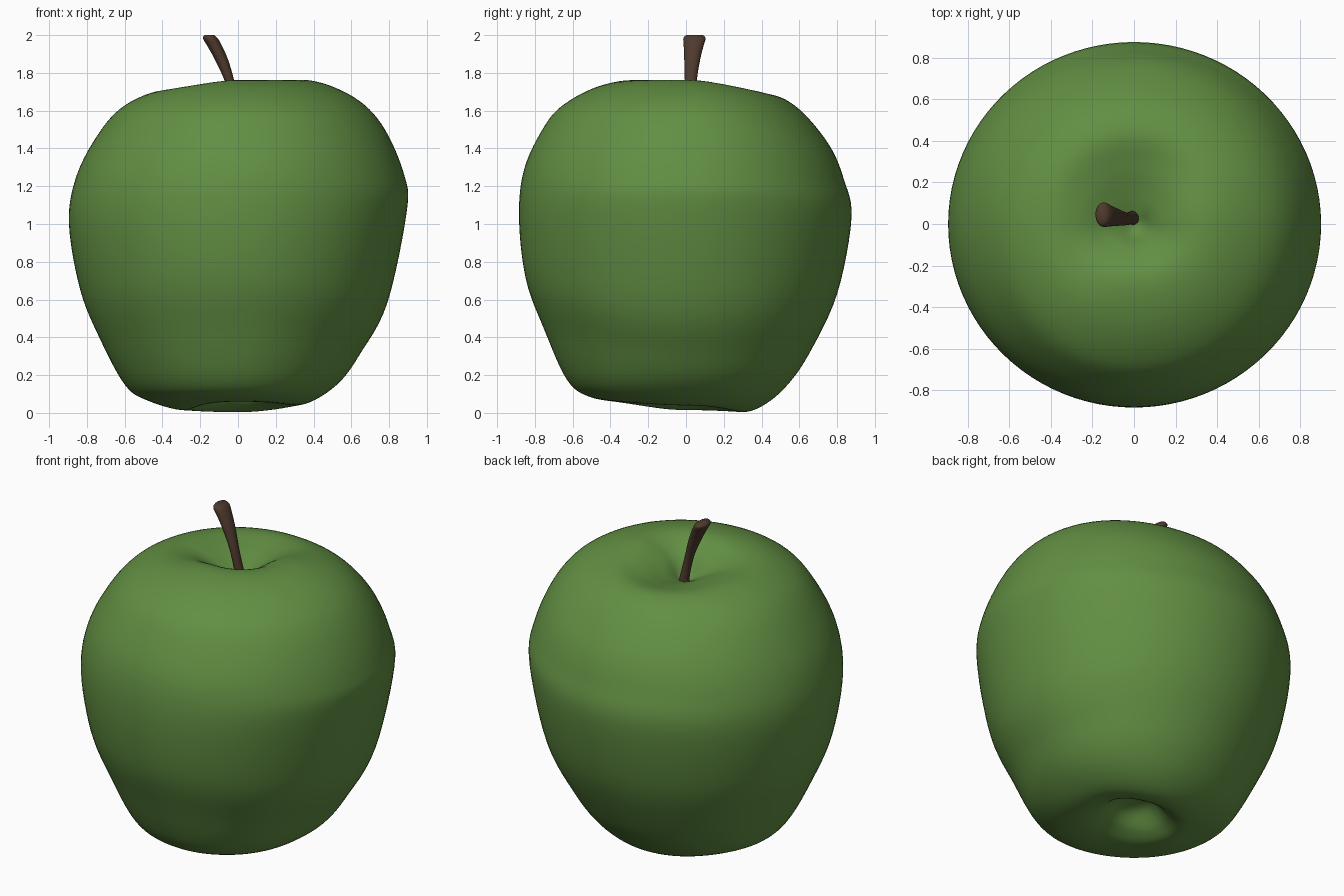
import bpy, bmesh, math

if "Cube" in bpy.data.objects:
    bpy.data.objects.remove(bpy.data.objects["Cube"])

def material(name, rgb):
    m = bpy.data.materials.new(name)
    m.diffuse_color = (*rgb, 1.0)
    m.use_nodes = True
    m.node_tree.nodes["Principled BSDF"].inputs["Base Color"].default_value = m.diffuse_color
    return m

def spline(pts, per):
    """Catmull-Rom through tuples of any size."""
    out = []
    p = [pts[0]] + pts + [pts[-1]]
    for i in range(1, len(p) - 2):
        for s in range(per):
            t = s / per
            out.append(tuple(0.5 * (2*b + (c - a)*t + (2*a - 5*b + 4*c - d)*t*t
                                    + (3*b - a - 3*c + d)*t**3)
                             for a, b, c, d in zip(p[i-1], p[i], p[i+1], p[i+2])))
    out.append(pts[-1])
    return out

def loft(name, rings, mat):
    """Skin a list of closed rings and close both ends."""
    bm = bmesh.new()
    vs = [[bm.verts.new(c) for c in r] for r in rings]
    n = len(rings[0])
    for a, b in zip(vs, vs[1:]):
        for j in range(n):
            k = (j + 1) % n
            bm.faces.new((a[j], a[k], b[k], b[j]))
    bm.faces.new(vs[0][::-1])
    bm.faces.new(vs[-1])
    bmesh.ops.recalc_face_normals(bm, faces=bm.faces)
    for f in bm.faces:
        f.smooth = True
    me = bpy.data.meshes.new(name)
    bm.to_mesh(me)
    bm.free()
    me.materials.append(mat)
    ob = bpy.data.objects.new(name, me)
    bpy.context.collection.objects.link(ob)
    return ob

green = material("apple green", (0.122, 0.275, 0.056))
brown = material("stem brown", (0.076, 0.042, 0.027))

# Lopsided fruit: one (radius, height) profile per direction, base to crown
base = [(0.005, .17), (.1, .15)]
crown = [(.05, 1.59), (0.005, 1.57)]
right = base + [(.2, .07), (.3, .04), (.41, .07), (.54, .165), (.645, .31), (.79, .58), (.894, 1.07),
                (.88, 1.26), (.778, 1.5), (.645, 1.65), (.45, 1.745), (.28, 1.758), (.13, 1.68)] + crown
back = base + [(.2, .04), (.3, .004), (.41, .04), (.53, .14), (.65, .31), (.80, .63), (.876, 1.03),
               (.836, 1.236), (.757, 1.42), (.6, 1.607), (.45, 1.685), (.28, 1.66), (.14, 1.62)] + crown
left = base + [(.2, .05), (.3, .015), (.49, .07), (.6, .15), (.73, .39), (.835, .65), (.895, 1.0),
               (.86, 1.24), (.757, 1.45), (.624, 1.61), (.44, 1.70), (.28, 1.695), (.14, 1.64)] + crown
front = base + [(.2, .09), (.33, .06), (.51, .085), (.63, .175), (.75, .44), (.847, .705), (.884, 1.03),
                (.857, 1.29), (.75, 1.517), (.645, 1.634), (.46, 1.73), (.26, 1.76), (.13, 1.69)] + crown
profiles = [spline(p, 6) for p in (right, back, left, front)]

SEG = 96
rings = []
for row in zip(*profiles):
    ring = []
    for j in range(SEG):
        a = 2 * math.pi * j / SEG
        c, s = math.cos(a), math.sin(a)
        w = [max(0, c)**2, max(0, s)**2, max(0, -c)**2, max(0, -s)**2]
        r = sum(wi * p[0] for wi, p in zip(w, row))
        z = sum(wi * p[1] for wi, p in zip(w, row))
        ring.append((r * c, r * s, max(z, 0)))
    rings.append(ring)
loft("apple_body", rings, green)

# Stem: curved, leaning left and widening to a flat tip (x, y, z, rx, ry)
path = [(0, .03, 1.5, .045, .045), (-.01, .03, 1.6, .028, .032), (-.04, .025, 1.74, .025, .031),
        (-.083, .032, 1.86, .034, .041), (-.122, .04, 1.94, .039, .052),
        (-.146, .045, 1.982, .039, .059), (-.152, .045, 2.0, .026, .045)]
loft("stem", [[(x + rx * math.cos(2 * math.pi * j / 24), y + ry * math.sin(2 * math.pi * j / 24), z)
               for j in range(24)] for x, y, z, rx, ry in spline(path, 5)], brown)
